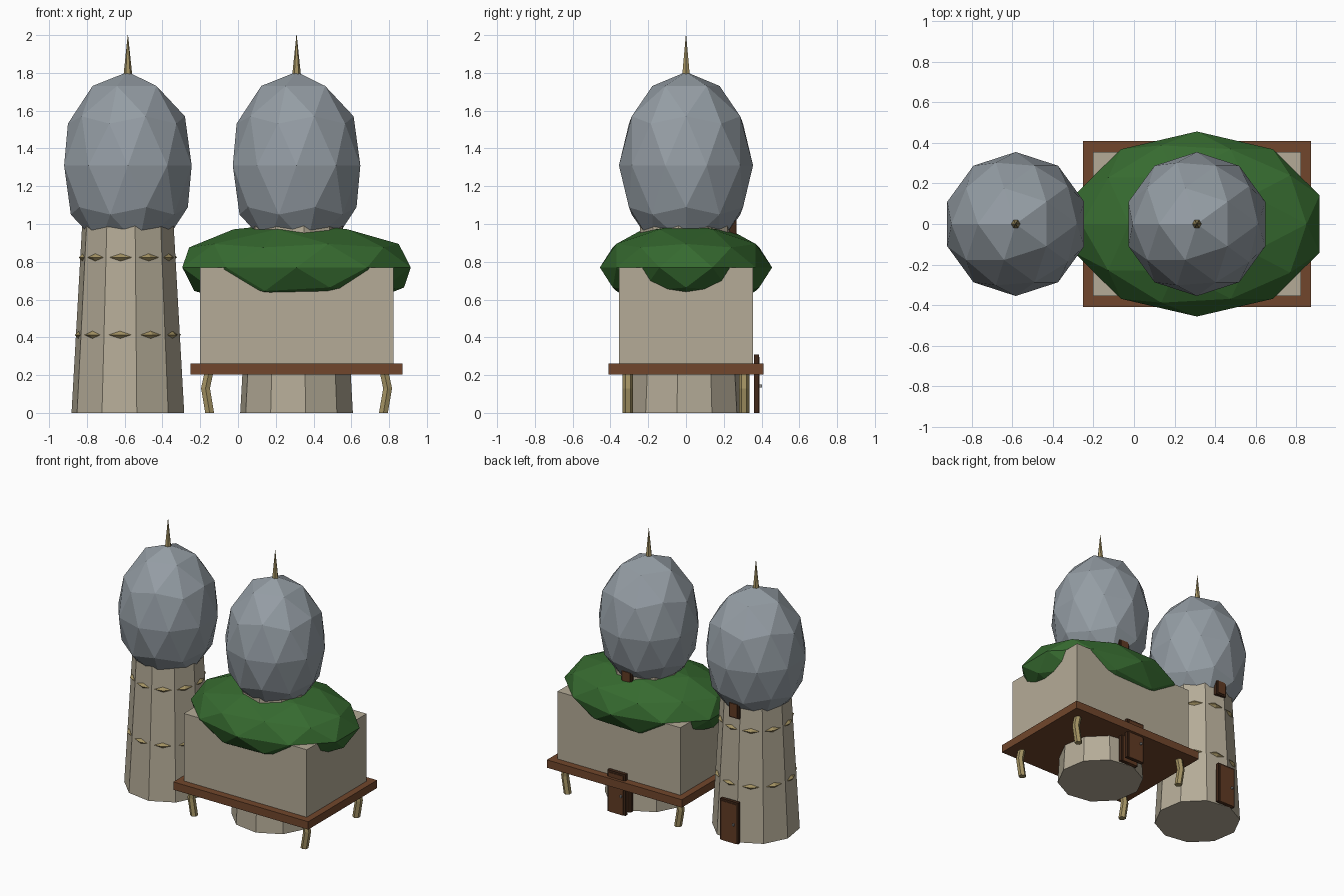
import bpy, bmesh, math
from mathutils import Matrix, Vector

if "Cube" in bpy.data.objects:
    bpy.data.objects.remove(bpy.data.objects["Cube"], do_unlink=True)


def material(name, rgb):
    m = bpy.data.materials.new(name)
    m.use_nodes = True
    m.diffuse_color = (*rgb, 1)
    m.node_tree.nodes["Principled BSDF"].inputs["Base Color"].default_value = (*rgb, 1)
    return m


STONE = material("pale stone", (0.46, 0.41, 0.31))
SLATE = material("slate grey", (0.30, 0.34, 0.375))
GREEN = material("leaf green", (0.037, 0.145, 0.029))
TIMBER = material("timber brown", (0.165, 0.062, 0.025))
DOOR = material("door brown", (0.12, 0.044, 0.017))
FRAME = material("dark frame brown", (0.05, 0.02, 0.009))
GOLD = material("old gold", (0.37, 0.29, 0.125))
METAL = material("handle grey", (0.3, 0.3, 0.3))


def finish(name, bm, mat):
    bmesh.ops.recalc_face_normals(bm, faces=bm.faces)
    mesh = bpy.data.meshes.new(name)
    bm.to_mesh(mesh)
    bm.free()
    mesh.materials.append(mat)
    ob = bpy.data.objects.new(name, mesh)
    bpy.context.collection.objects.link(ob)
    return ob


def box(name, lo, hi, mat):
    bm = bmesh.new()
    lo, hi = Vector(lo), Vector(hi)
    mtx = Matrix.Translation((lo + hi) / 2) @ Matrix.Diagonal((*(hi - lo), 1))
    bmesh.ops.create_cube(bm, size=1, matrix=mtx)
    return finish(name, bm, mat)


def loft(name, rings, sides, start, mat):
    """Stack of horizontal rings, each given as (x, y, z, radius)."""
    bm = bmesh.new()
    loops = []
    for x, y, z, r in rings:
        angles = [start + math.tau * k / sides for k in range(sides)]
        loops.append([bm.verts.new((x + r * math.cos(a), y + r * math.sin(a), z)) for a in angles])
    for a, b in zip(loops, loops[1:]):
        for k in range(sides):
            j = (k + 1) % sides
            bm.faces.new((a[k], a[j], b[j], b[k]))
    bm.faces.new(loops[0])
    bm.faces.new(loops[-1])
    return finish(name, bm, mat)


def faceted_ball(name, center, radii, mat):
    bm = bmesh.new()
    mtx = Matrix.Translation(center) @ Matrix.Diagonal((*radii, 1)) @ Matrix.Rotation(math.pi, 4, "Z")
    bmesh.ops.create_icosphere(bm, subdivisions=2, radius=1, matrix=mtx)
    return finish(name, bm, mat)


def door(name, x, y, z):
    """Framed door facing the back, standing at z."""
    box(name + "_frame", (x - 0.075, y - 0.03, z), (x + 0.075, y - 0.004, z + 0.31), FRAME)
    box(name + "_panel", (x - 0.06, y - 0.02, z), (x + 0.06, y, z + 0.295), DOOR)
    box(name + "_handle", (x - 0.05, y, z + 0.135), (x - 0.038, y + 0.012, z + 0.15), METAL)


def stud_band(name, x, z, radius):
    """Ring of diamond studs, one on each wall face."""
    bm = bmesh.new()
    for k in range(10):
        a = math.radians(-27 + 36 * k)
        mtx = (Matrix.Translation((x + radius * math.cos(a), radius * math.sin(a), z))
               @ Matrix.Rotation(a, 4, "Z") @ Matrix.Diagonal((0.02, 0.06, 0.02, 1)))
        bmesh.ops.create_uvsphere(bm, u_segments=4, v_segments=2, radius=1, matrix=mtx)
    return finish(name, bm, GOLD)


# Two towers with egg-shaped domes, spires, doors and windows
TOWER_X, HOUSE_X = -0.583, 0.31
for label, x in (("tall_tower", TOWER_X), ("house_tower", HOUSE_X)):
    loft(label + "_wall", [(x, 0, 0, 0.302), (x, 0, 1.0, 0.245)], 10, math.radians(-45), STONE)
    faceted_ball(label + "_dome", (x, 0, 1.31), (0.355, 0.355, 0.495), SLATE)
    loft(label + "_spire", [(x, 0, 1.77, 0.025), (x, 0, 2.0, 0.001)], 6, 0, GOLD)
    door(label + "_door", x, 0.325, 0)
    box(label + "_window_frame", (x - 0.042, 0.22, 0.91), (x + 0.042, 0.262, 1.03), FRAME)
    box(label + "_window_panel", (x - 0.03, 0.23, 0.922), (x + 0.03, 0.268, 1.018), DOOR)

# Stud bands on the tall tower
stud_band("lower_stud_band", TOWER_X, 0.413, 0.265)
stud_band("upper_stud_band", TOWER_X, 0.823, 0.243)

# House body, platform and leafy roof
box("house_walls", (HOUSE_X - 0.512, -0.356, 0.25), (HOUSE_X + 0.512, 0.356, 0.77), STONE)
box("platform", (HOUSE_X - 0.562, -0.41, 0.203), (HOUSE_X + 0.562, 0.41, 0.262), TIMBER)
faceted_ball("leafy_roof", (HOUSE_X, 0, 0.77), (0.636, 0.456, 0.237), GREEN)
door("house_door", HOUSE_X, 0.39, 0)

# Bent legs under the platform corners
for side, sx in (("right", -1), ("left", 1)):
    for end, y in (("front", -0.308), ("back", 0.308)):
        path = [(0.46, 0.0), (0.482, 0.13), (0.465, 0.21)]
        rings = [(HOUSE_X + sx * dx, y, z, 0.027) for dx, z in path]
        loft(f"{end}_{side}_leg", rings, 6, math.radians(30), GOLD)
